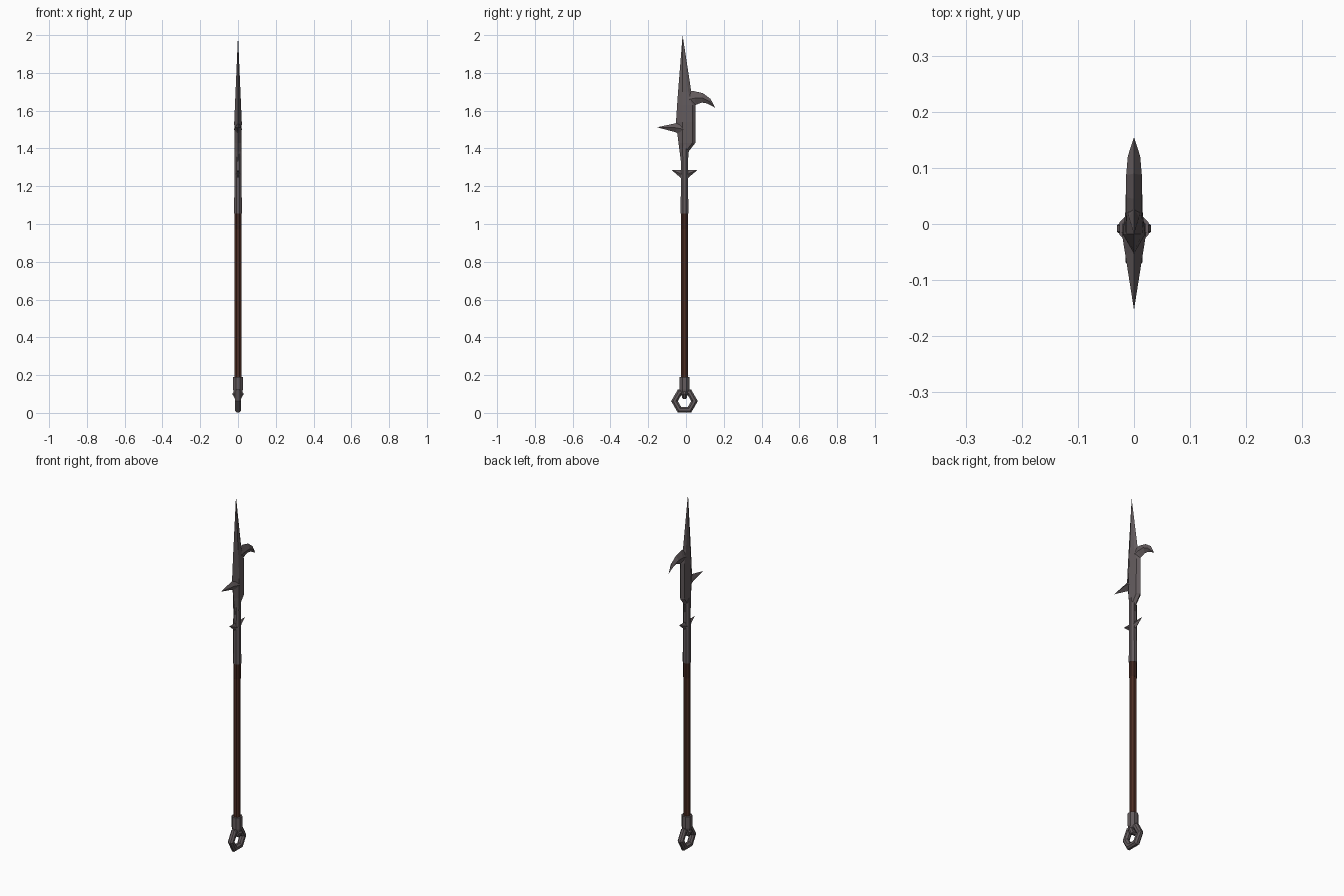
import bpy, bmesh, math
from mathutils import Vector

if "Cube" in bpy.data.objects:
    bpy.data.objects.remove(bpy.data.objects["Cube"])

CY = -0.008  # y of the pole axis


def material(name, rgb):
    m = bpy.data.materials.new(name)
    m.diffuse_color = (*rgb, 1)
    m.use_nodes = True
    m.node_tree.nodes["Principled BSDF"].inputs["Base Color"].default_value = m.diffuse_color
    return m


STEEL = material("dark steel", (0.125, 0.105, 0.11))
WOOD = material("red brown wood", (0.075, 0.026, 0.017))
GRIP = material("dark brown wrap", (0.055, 0.021, 0.015))


def loft(name, rings, mat, closed=False):
    """Skin a list of equal-length point rings; a one-point ring is a tip."""
    bm = bmesh.new()
    vs = [[bm.verts.new(p) for p in r] for r in rings]
    pairs = list(zip(vs, vs[1:] + vs[:1])) if closed else list(zip(vs, vs[1:]))
    for a, b in pairs:
        n = max(len(a), len(b))
        for i in range(n):
            j = (i + 1) % n
            if len(b) == 1:
                bm.faces.new((a[i], a[j], b[0]))
            else:
                bm.faces.new((a[i], a[j], b[j], b[i]))
    if not closed:
        for r in (vs[0], vs[-1]):
            if len(r) > 2:
                bm.faces.new(r)
    bmesh.ops.recalc_face_normals(bm, faces=bm.faces)
    me = bpy.data.meshes.new(name)
    bm.to_mesh(me)
    bm.free()
    me.materials.append(mat)
    ob = bpy.data.objects.new(name, me)
    bpy.context.collection.objects.link(ob)
    return ob


def octagon(r, z):
    k = r / math.cos(math.pi / 8)  # r is the distance to the flats
    return [(k * math.cos(a), CY + k * math.sin(a), z)
            for a in (math.pi / 8 + i * math.pi / 4 for i in range(8))]


def tube(name, profile, mat):
    return loft(name, [octagon(r, z) for r, z in profile], mat)


def hex_link(name, centre, radius, wire, u, v, mat):
    """Six-sided link in the plane u-v with an eight-sided wire."""
    c, u, v = Vector(centre), Vector(u), Vector(v)
    n = u.cross(v)
    rings = []
    for i in range(6):
        a = i * math.pi / 3
        d = u * math.cos(a) + v * math.sin(a)
        rings.append([c + d * (radius + wire * math.cos(b) / math.cos(math.pi / 6))
                      + n * wire * math.sin(b)
                      for b in (math.pi / 8 + k * math.pi / 4 for k in range(8))])
    return loft(name, rings, mat, closed=True)


# pole, wrap and metal sockets
tube("shaft", [(0.0175, 0.15), (0.0175, 1.07)], WOOD)
tube("upper_wrap", [(0.0185, 0.97), (0.0185, 1.06)], GRIP)
tube("head_socket", [(0.0205, 1.055), (0.019, 1.25), (0.018, 1.42)], STEEL)
tube("butt_cap", [(0.022, 0.105), (0.026, 0.125), (0.026, 0.19)], STEEL)

# hanging ring and the eyelet that holds it
hex_link("butt_ring", (0, CY, 0.0625), 0.053, 0.0165, (0, 1, 0), (0, 0, 1), STEEL)
hex_link("eyelet", (0, CY, 0.1), 0.015, 0.0145, (1, 0, 0), (0, 0, 1), STEEL)

# blade: z, front edge y, back edge y, half thickness at ridge, at back bevel
rings = []
for z, yf, yb, t, s in [(1.33, -0.027, 0.010, 0.016, 0.012),
                        (1.385, -0.034, 0.015, 0.018, 0.013),
                        (1.43, -0.040, 0.050, 0.019, 0.014),
                        (1.54, -0.053, 0.050, 0.020, 0.014),
                        (1.63, -0.047, 0.050, 0.016, 0.013),
                        (1.70, -0.042, 0.028, 0.013, 0.009)]:
    m = yb - 0.016
    rings.append([(0, yf, z), (t, -0.018, z), (s, m, z),
                  (0, yb, z), (-s, m, z), (-t, -0.018, z)])
loft("blade", rings + [[(0, -0.018, 2.0)]], STEEL)


def fin(name, sections, tip):
    """Diamond-section spike: (top y, z), (bottom y, z), half width."""
    rs = []
    for (y0, z0), (y1, z1), w in sections:
        ym, zm = (y0 + y1) / 2, (z0 + z1) / 2
        rs.append([(0, y0, z0), (w, ym, zm), (0, y1, z1), (-w, ym, zm)])
    return loft(name, rs + [[(0, *tip)]], STEEL)


# curved hook on the back, straight spike on the front
fin("back_hook", [((0.010, 1.705), (0.020, 1.615), 0.014),
                  ((0.045, 1.703), (0.050, 1.630), 0.014),
                  ((0.090, 1.692), (0.084, 1.643), 0.014),
                  ((0.130, 1.662), (0.112, 1.638), 0.011)], (0.155, 1.615))
fin("front_spike", [((-0.015, 1.548), (-0.015, 1.455), 0.022),
                    ((-0.052, 1.534), (-0.052, 1.485), 0.016)], (-0.153, 1.512))

# small lugs on both sides of the socket
for side, label in ((-1, "front_lug"), (1, "back_lug")):
    fin(label, [((CY + side * 0.012, 1.287), (CY + side * 0.012, 1.238), 0.014)],
        (CY + side * 0.07, 1.287))
